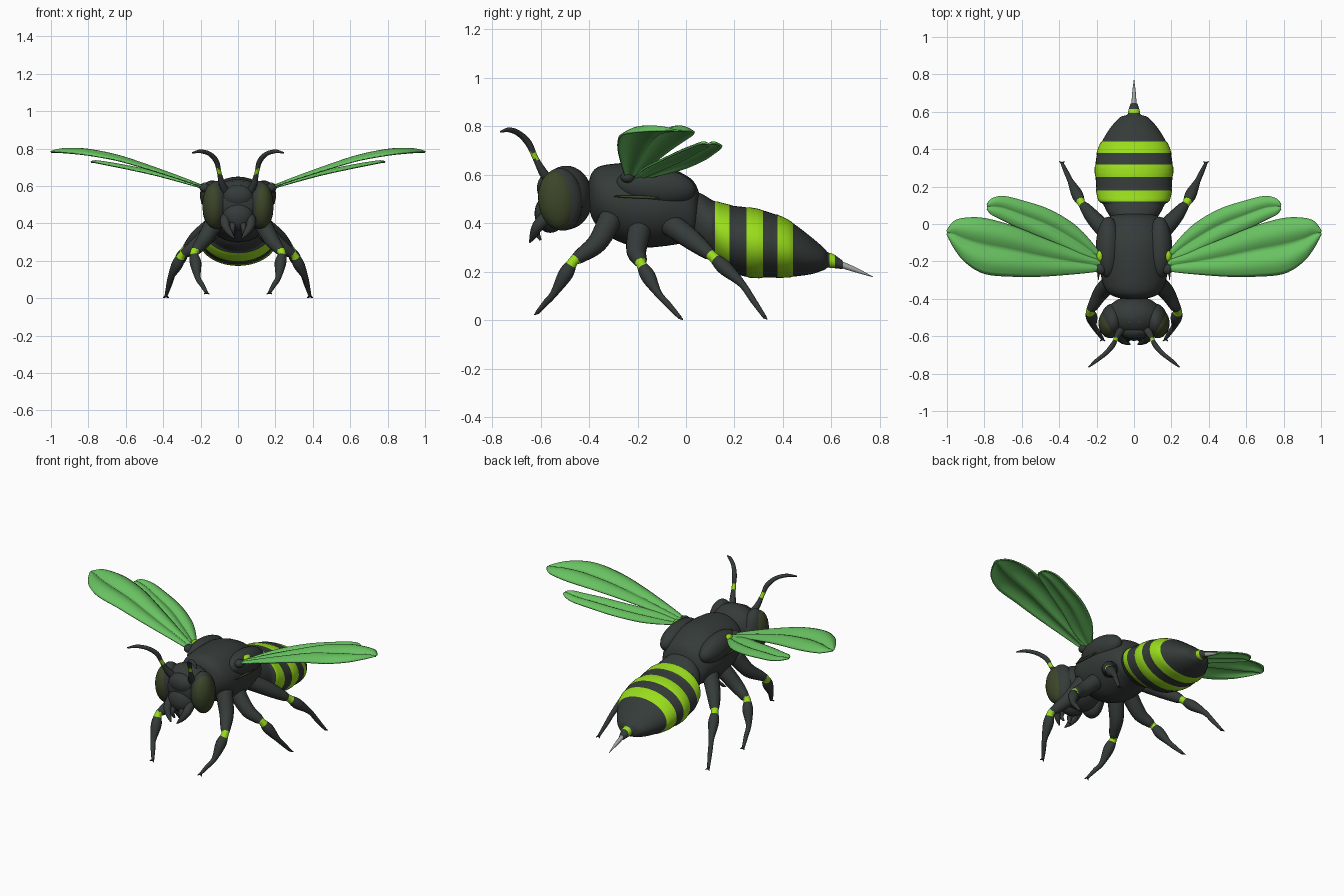
import bpy
import bmesh
import math
from mathutils import Vector

cube = bpy.data.objects.get("Cube")
if cube:
    bpy.data.objects.remove(cube, do_unlink=True)


def material(name, color):
    mat = bpy.data.materials.new(name)
    mat.use_nodes = True
    mat.diffuse_color = (*color, 1)
    shader = next(n for n in mat.node_tree.nodes if n.type == 'BSDF_PRINCIPLED')
    shader.inputs["Base Color"].default_value = (*color, 1)
    shader.inputs["Roughness"].default_value = 0.6
    return mat


SHELL = material("charcoal shell", (.035, .044, .041))
LIME = material("lime band", (.32, .72, .012))
WING = material("wing green", (.14, .54, .12))
EYE = material("olive eye", (.045, .062, .022))
STING = material("sting grey", (.36, .38, .36))


def finish(name, bm, mats, mirror=False, rule=None):
    """Turn a bmesh into a smooth object, coloured by a rule on face centres."""
    bmesh.ops.recalc_face_normals(bm, faces=bm.faces)
    for face in bm.faces:
        face.smooth = True
        if rule and rule(face.calc_center_median()):
            face.material_index = 1
    mesh = bpy.data.meshes.new(name)
    bm.to_mesh(mesh)
    bm.free()
    for mat in mats:
        mesh.materials.append(mat)
    obj = bpy.data.objects.new(name, mesh)
    bpy.context.collection.objects.link(obj)
    if mirror:
        obj.modifiers.new("mirror", 'MIRROR').use_mirror_merge = False
    return obj


def smooth_rows(rows, steps):
    """Catmull-Rom interpolation through rows of any width."""
    result = []
    last = len(rows) - 1
    for i in range(last):
        a, b, c, d = (rows[min(max(i + k, 0), last)] for k in (-1, 0, 1, 2))
        for s in range(steps):
            t = s / steps
            result.append([q + .5 * t * (r - p + t * (2*p - 5*q + 4*r - w + t * (3*(q - r) + w - p)))
                           for p, q, r, w in zip(a, b, c, d)])
    return result + [list(rows[-1])]


def loft(name, rows, mats, sides=24, steps=4, axis=None, mirror=False, rule=None, swell=1.0):
    """Skin elliptical rings (x, y, z, side radius, up radius) along a path."""
    bm = bmesh.new()
    rows = smooth_rows(rows, steps)
    points = [Vector(r[:3]) for r in rows]
    rings = []
    for i, row in enumerate(rows):
        tangent = axis or (points[min(i + 1, len(rows) - 1)] - points[max(i - 1, 0)]).normalized()
        up = Vector((1, 0, 0)).cross(tangent).normalized()
        side = tangent.cross(up)
        grow = swell if rule and rule(points[i]) else 1
        ring = []
        for k in range(sides):
            a = math.tau * k / sides
            offset = side * math.cos(a) * row[3] + up * math.sin(a) * row[-1]
            ring.append(bm.verts.new(points[i] + offset * grow))
        rings.append(ring)
    for one, two in zip(rings, rings[1:]):
        for k in range(sides):
            j = (k + 1) % sides
            bm.faces.new((one[k], one[j], two[j], two[k]))
    bm.faces.new(rings[0])
    bm.faces.new(rings[-1])
    return finish(name, bm, mats, mirror, rule)


def ellipsoid(name, center, radii, mat, mirror=False, tilt=0):
    bm = bmesh.new()
    bmesh.ops.create_uvsphere(bm, u_segments=28, v_segments=18, radius=1)
    bmesh.ops.scale(bm, vec=radii, verts=bm.verts)
    cos, sin = math.cos(tilt), math.sin(tilt)
    for v in bm.verts:
        x, y, z = v.co
        v.co = Vector((x, y * cos - z * sin, y * sin + z * cos)) + Vector(center)
    return finish(name, bm, [mat], mirror)


def wing(name, rows):
    """Two-lobed membrane from rows of (x, leading y, trailing y, z)."""
    bm = bmesh.new()
    across = 16
    grid = []
    for x, lead, trail, z in smooth_rows(rows, 5):
        line = []
        for k in range(across + 1):
            v = k / across
            puff = .1 * (trail - lead) * abs(math.sin(math.tau * v))
            line.append(bm.verts.new((x, lead + (trail - lead) * v, z + puff - .012)))
        grid.append(line)
    for one, two in zip(grid, grid[1:]):
        for k in range(across):
            bm.faces.new((one[k], one[k + 1], two[k + 1], two[k]))
    obj = finish(name, bm, [WING], True)
    solid = obj.modifiers.new("thickness", 'SOLIDIFY')
    solid.thickness = .008
    solid.offset = 0
    return obj


ALONG = Vector((0, 1, 0))

# Head with eyes, face plate and small top eyes
ellipsoid("head", (0, -.495, .505), (.155, .11, .132), SHELL)
ellipsoid("face_plate", (0, -.56, .44), (.085, .065, .08), SHELL)
ellipsoid("brow", (0, -.57, .545), (.08, .045, .06), SHELL)
ellipsoid("eyes", (.128, -.53, .495), (.062, .08, .122), EYE, True, .1)
ellipsoid("eye_rims", (.115, -.515, .498), (.064, .088, .13), SHELL, True, .1)
ellipsoid("top_eye", (0, -.545, .61), (.012, .012, .01), EYE)
ellipsoid("top_eye_pair", (.026, -.525, .622), (.011, .011, .009), EYE, True)

# Jaws and feelers
loft("jaws", [(.065, -.57, .43, .03, .03), (.068, -.61, .39, .024, .024),
              (.045, -.63, .35, .016, .016), (.02, -.645, .32, .003, .003)],
     [SHELL], 12, mirror=True)
loft("inner_jaws", [(.025, -.58, .42, .018, .018), (.03, -.615, .37, .014, .014),
                    (.025, -.6, .33, .005, .005)], [SHELL], 10, mirror=True)
loft("antennae", [(.065, -.56, .57, .022, .022), (.085, -.59, .61, .018, .018),
                  (.1, -.622, .67, .012, .012), (.115, -.65, .73, .014, .014),
                  (.15, -.69, .77, .012, .012), (.2, -.73, .785, .01, .01),
                  (.243, -.765, .777, .004, .004)],
     [SHELL, LIME], 12, 6, mirror=True, rule=lambda c: .662 < c.z < .692)

# Thorax, side shields and wing joints
loft("thorax", [(0, -.405, .52, .03, .03), (0, -.39, .515, .1, .09),
                (0, -.36, .508, .145, .125), (0, -.3, .49, .172, .155),
                (0, -.2, .475, .185, .175), (0, -.1, .472, .187, .168),
                (0, -.01, .46, .165, .143), (0, .04, .44, .13, .12),
                (0, .07, .43, .04, .04)], [SHELL], 36, axis=ALONG)
ellipsoid("side_shields", (.137, -.125, .55), (.067, .165, .078), SHELL, True, -.1)
ellipsoid("side_streaks", (.19, -.2, .508), (.007, .1, .006), EYE, True, -.03)
ellipsoid("wing_joints", (.178, -.24, .59), (.028, .03, .024), SHELL, True)
ellipsoid("rear_wing_joints", (.178, -.17, .6), (.022, .03, .018), LIME, True)

# Striped abdomen
BANDS = ((.12, .182), (.25, .312), (.378, .44), (.592, .616))
loft("abdomen", [(0, 0, .43, .09, .09), (0, .05, .405, .135, .122),
                 (0, .105, .375, .165, .122), (0, .12, .365, .185, .125),
                 (0, .18, .337, .2, .137), (0, .25, .322, .205, .143),
                 (0, .33, .312, .205, .137), (0, .4, .3, .19, .123),
                 (0, .45, .287, .167, .107), (0, .52, .265, .122, .075),
                 (0, .57, .252, .075, .045), (0, .585, .248, .036, .032),
                 (0, .61, .243, .029, .028), (0, .645, .228, .018, .018)],
     [SHELL, LIME], 40, 6, axis=ALONG, swell=1.02,
     rule=lambda c: any(low < c.y < high for low, high in BANDS))
loft("stinger", [(0, .635, .231, .014, .014), (0, .7, .207, .01, .01),
                 (0, .772, .178, .001, .001)], [STING], 12)

# Wings
wing("forewings", [(.17, -.25, -.2, .6), (.3, -.265, -.15, .645), (.5, -.28, -.07, .708),
                   (.65, -.28, -.01, .75), (.8, -.265, .03, .777), (.9, -.205, .032, .788),
                   (.96, -.13, .015, .792), (1, -.055, -.035, .793)])
wing("hindwings", [(.17, -.21, -.17, .595), (.3, -.18, -.02, .632), (.45, -.1, .075, .672),
                   (.6, -.03, .125, .705), (.7, .02, .148, .725), (.76, .05, .135, .737),
                   (.785, .08, .105, .738)])

# Legs: hip, thigh, knee, ankle and foot positions
LEGS = {
    "front_legs": ((.12, -.31, .42), (.175, -.365, .32), (.235, -.465, .242), (.215, -.545, .11), (.168, -.615, .03)),
    "middle_legs": ((.12, -.19, .38), (.21, -.205, .29), (.3, -.185, .23), (.36, -.115, .11), (.385, -.025, .01)),
    "rear_legs": ((.12, -.07, .4), (.21, .025, .33), (.28, .11, .262), (.34, .23, .15), (.385, .325, .012)),
}
for name, joints in LEGS.items():
    hip, thigh, knee, ankle, foot = (Vector(j) for j in joints)
    shin = knee.lerp(ankle, .4)
    stations = ((hip, .05), (thigh, .042), (thigh.lerp(knee, .7), .03), (knee, .021),
                (shin, .031), (ankle, .016), (ankle.lerp(foot, .5), .013), (foot, .008))
    loft(name, [(*p, r, r) for p, r in stations], [SHELL, LIME], 14, 6, mirror=True,
         rule=lambda c, k=knee: (c - k).length < .027)
    # Paired claws at the foot
    for label, spread in (("inner", -.014), ("outer", .014)):
        ahead = (foot - ankle).normalized() * .018
        tip = foot + Vector((spread, ahead.y, -.008))
        loft(name + "_" + label + "_claws", [(*foot, .007, .007), (*tip, .002, .002)],
             [SHELL], 8, 2, mirror=True)
